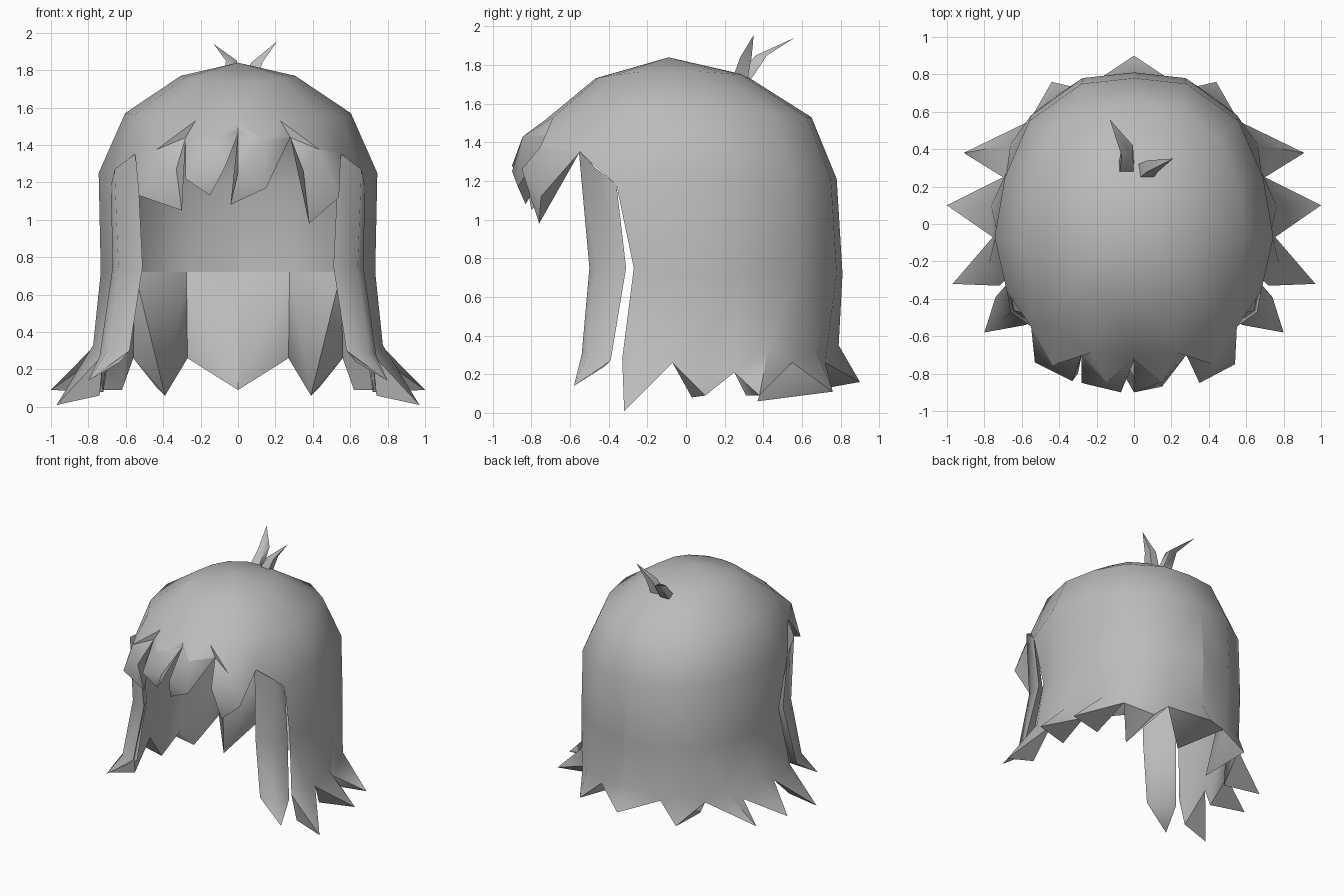
import bpy, bmesh, math
from mathutils import Vector

cube = bpy.data.objects.get("Cube")
if cube:
    bpy.data.objects.remove(cube)

grey = bpy.data.materials.new("hair_grey")
grey.use_nodes = True
colour = (0.5, 0.5, 0.5, 1)
grey.diffuse_color = colour
grey.node_tree.nodes["Principled BSDF"].inputs["Base Color"].default_value = colour


def mirror_x(bm):
    dup = bmesh.ops.duplicate(bm, geom=bm.verts[:] + bm.edges[:] + bm.faces[:])["geom"]
    for v in dup:
        if isinstance(v, bmesh.types.BMVert):
            v.co.x *= -1
    bmesh.ops.reverse_faces(bm, faces=[f for f in dup if isinstance(f, bmesh.types.BMFace)])


def finish(name, bm):
    me = bpy.data.meshes.new(name)
    bm.to_mesh(me)
    bm.free()
    me.materials.append(grey)
    ob = bpy.data.objects.new(name, me)
    bpy.context.collection.objects.link(ob)
    bpy.ops.object.select_all(action='DESELECT')
    ob.select_set(True)
    bpy.context.view_layer.objects.active = ob
    bpy.ops.object.shade_smooth_by_angle(angle=math.radians(65))


# Half plan of the cap, from the back round to the front
plan = [(0, .78), (.28, .75), (.56, .55), (.69, .25), (.745, -.07),
        (.68, -.36), (.55, -.55), (.28, -.70), (0, -.73)]
rim_z = [1.21, 1.21, 1.22, 1.23, 1.25, 1.18, 1.35, 1.44, 1.46]
rim = [Vector((x, y, z)) for (x, y), z in zip(plan, rim_z)]
CY = -.09


def ring(sx, back, front, z_side, z_back, z_front):
    out = []
    for x, y in plan:
        d = y - CY
        t = min(1, abs(d) / .8) ** 2
        z = z_side + ((z_back if d > 0 else z_front) - z_side) * t
        out.append((x * sx, CY + d * (back if d > 0 else front), z))
    return out


def brow(a, b):
    """Bulging point at the top of a fringe lock hung between two rim corners."""
    c = (a + b) / 2
    return Vector((c.x * 1.05, c.y - .13, c.z - .02))


# Hair shell: domed cap, hanging back and a hem of flared points
bm = bmesh.new()
V = bm.verts.new


def face(*vs):
    bm.faces.new(vs)


apex = V((0, CY, 1.84))
r1 = [V(p) for p in ring(.41, .45, .59, 1.77, 1.75, 1.71)]
r2 = [V(p) for p in ring(.81, .85, .98, 1.57, 1.53, 1.50)]
r3 = [V(p) for p in rim]
for i in range(8):
    face(apex, r1[i], r1[i + 1])
    face(r1[i], r2[i], r2[i + 1], r1[i + 1])
    if i < 6:
        face(r2[i], r3[i], r3[i + 1], r2[i + 1])
    else:
        m = V(brow(rim[i], rim[i + 1]))
        face(r2[i], r3[i], m)
        face(r2[i], m, r2[i + 1])
        face(r2[i + 1], m, r3[i + 1])

waist = [Vector((x * .985, y + .03, .72)) for x, y in plan[:5]] + [Vector((.66, -.27, .75))]
r4 = [V(p) for p in waist]
lining = [V(p) for p in waist]
valley = [None] + [V(p) for p in ((.27, .72, .26), (.56, .55, .26), (.70, .25, .21),
                                  (.755, -.07, .26), (.72, -.33, .28))]
for i in range(5):
    face(r3[i], r4[i], r4[i + 1], r3[i + 1])

# Back centre point
mid, tip, low = V((0, .79, .35)), V((0, .9, .16)), V((0, .51, .09))
face(r4[0], mid, valley[1], r4[1])
face(mid, tip, valley[1])
face(tip, low, valley[1])
face(low, lining[0], lining[1])
face(low, lining[1], valley[1])

# Side points between neighbouring valleys
tips = [(.44, .76, .11), (.91, .38, .09), (1, .1, .09), (.97, -.32, .01)]
lows = [(.39, .37, .06), (.62, .31, .09), (.72, .03, .08), (.74, -.29, .06)]
for i, (t, lo) in enumerate(zip(tips, lows), 1):
    a, b = valley[i], valley[i + 1]
    m = (a.co + b.co) / 2
    m = V((m.x * 1.05, CY + (m.y - CY) * 1.05, .33))
    t, lo = V(t), V(lo)
    face(r4[i], m, r4[i + 1])
    face(r4[i], a, m)
    face(m, b, r4[i + 1])
    face(a, t, m)
    face(m, t, b)
    face(a, lo, t)
    face(t, lo, b)
    face(a, lining[i], lo)
    face(lo, lining[i], lining[i + 1])
    face(lo, lining[i + 1], b)
mirror_x(bm)


# Fringe: four curled locks continuing the cap at the front
def fringe(a, b, s1, s2, tip):
    inner = (a + b) / 2 + Vector((0, .03, -.12))
    a, b, m, s1, s2, t, n = [V(p) for p in (a, b, brow(a, b), s1, s2, tip, inner)]
    for f in ((a, s1, m), (m, s2, b), (m, s1, s2), (s1, t, s2),
              (a, n, t, s1), (b, s2, t, n), (a, b, n)):
        face(*f)


flip = [Vector((-p.x, p.y, p.z)) for p in rim]
fringe(flip[6], flip[7], (-.53, -.74, 1.13), (-.33, -.84, 1.27), (-.3, -.8, 1.05))
fringe(flip[7], rim[8], (-.28, -.85, 1.22), (-.07, -.9, 1.28), (-.15, -.84, 1.13))
fringe(rim[8], rim[7], (.0, -.9, 1.25), (.15, -.87, 1.17), (-.04, -.83, 1.08))
fringe(rim[7], rim[6], (.35, -.85, 1.26), (.54, -.75, 1.12), (.38, -.76, .98))

# Weld the centre line and the fringe roots, keeping the lining separate
welded = [v for v in bm.verts if v.co.z > 1 or (abs(v.co.x) < 1e-4 and v.co.z < .5)]
bmesh.ops.remove_doubles(bm, verts=welded, dist=1e-4)
finish("hair_shell", bm)

# Side locks: four-sided tapering strands in front of the shell
bm = bmesh.new()
rows = [[(.54, -.555, 1.36), (.66, -.47, 1.27), (.68, -.36, 1.18), (.58, -.45, 1.25)],
        [(.51, -.5, .75), (.64, -.46, .75), (.67, -.31, .75), (.56, -.39, .75)],
        [(.58, -.54, .3), (.70, -.51, .3), (.74, -.39, .27), (.63, -.42, .24)]]
rows = [[bm.verts.new(p) for p in row] for row in rows]
tip = bm.verts.new((.8, -.58, .14))
for k in range(4):
    n = (k + 1) % 4
    for up, dn in zip(rows, rows[1:]):
        bm.faces.new((up[k], dn[k], dn[n], up[n]))
    bm.faces.new((rows[2][k], tip, rows[2][n]))
mirror_x(bm)
finish("side_locks", bm)


# Two loose sprigs on the crown
def sprig(name, base, bend, tip):
    bm = bmesh.new()
    loops = []
    for centre, r in ((base, .055), (bend, .042)):
        loops.append([bm.verts.new((centre[0] + r * math.cos(q), centre[1] + r * math.sin(q), centre[2]))
                      for q in (math.pi * (k / 2 + .25) for k in range(4))])
    end = bm.verts.new(tip)
    for k in range(4):
        n = (k + 1) % 4
        bm.faces.new((loops[0][k], loops[0][n], loops[1][n], loops[1][k]))
        bm.faces.new((loops[1][k], loops[1][n], end))
    finish(name, bm)


sprig("sprig_right", (-.04, .30, 1.73), (-.035, .39, 1.85), (-.13, .56, 1.94))
sprig("sprig_left", (.06, .28, 1.73), (.10, .31, 1.84), (.21, .35, 1.955))
